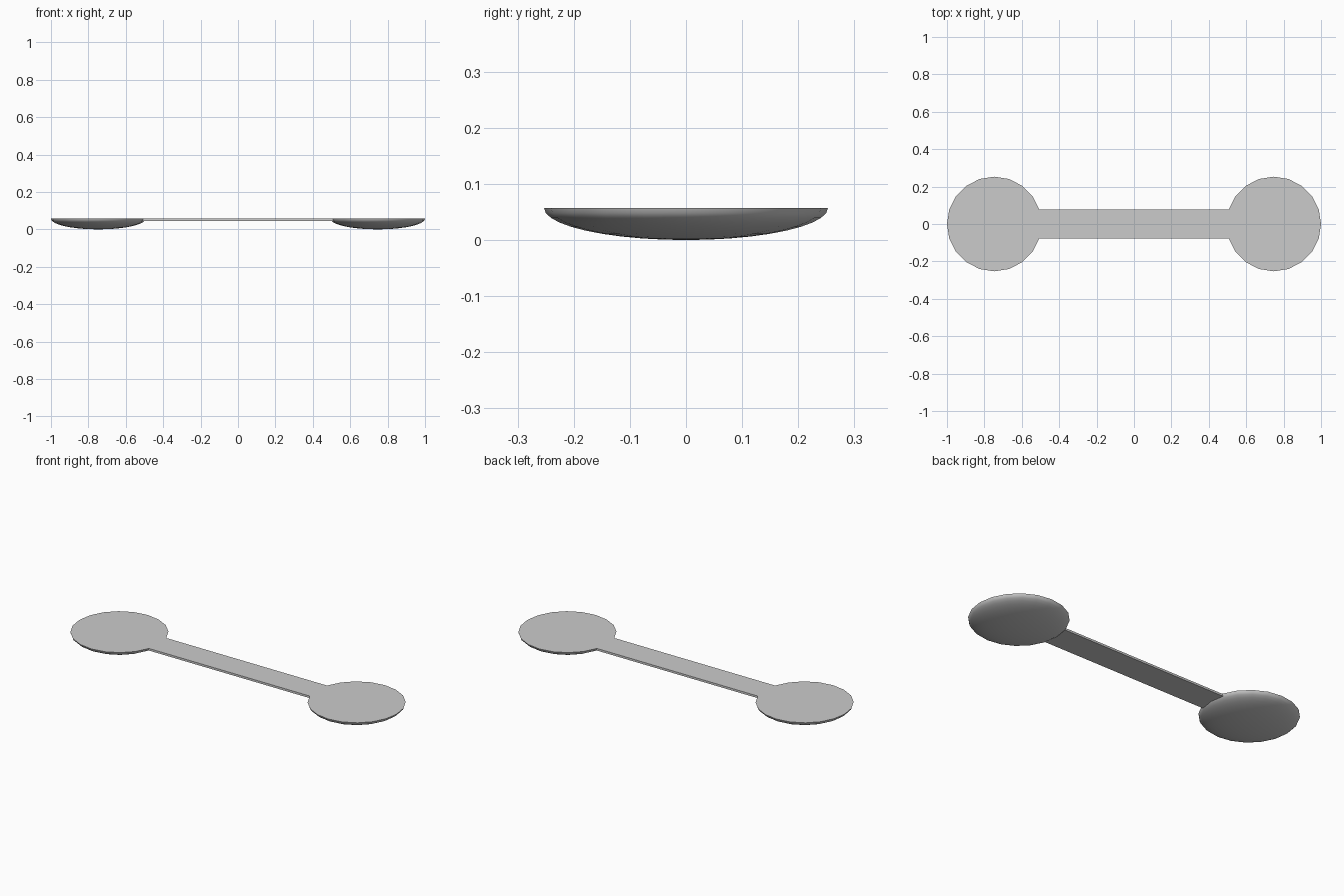
import bpy, bmesh, math

if "Cube" in bpy.data.objects:
    bpy.data.objects.remove(bpy.data.objects["Cube"])

SIDES, RINGS = 20, 10
RADIUS, DEPTH, CENTRE = 0.253, 0.057, 0.747
BAR_HALF_WIDTH, BAR_THICK, BAR_HALF_LENGTH = 0.078, 0.012, 0.514


def finish(bm, name, x=0.0):
    bmesh.ops.recalc_face_normals(bm, faces=bm.faces[:])
    mesh = bpy.data.meshes.new(name)
    bm.to_mesh(mesh)
    bm.free()
    obj = bpy.data.objects.new(name, mesh)
    obj.location.x = x
    bpy.context.collection.objects.link(obj)
    return obj


def end_dome(name, x):
    # flat-topped half ellipsoid, rounded underneath
    bm = bmesh.new()
    rings = []
    for i in range(RINGS):
        t = i / RINGS * math.pi / 2
        r, z = RADIUS * math.cos(t), DEPTH * (1 - math.sin(t))
        rings.append([bm.verts.new((r * math.cos(a), r * math.sin(a), z))
                      for a in (2 * math.pi * k / SIDES for k in range(SIDES))])
    pole = bm.verts.new((0, 0, 0))
    bm.faces.new(rings[0])
    for k in range(SIDES):
        n = (k + 1) % SIDES
        for a, b in zip(rings, rings[1:]):
            bm.faces.new((a[k], a[n], b[n], b[k]))
        bm.faces.new((rings[-1][k], rings[-1][n], pole))
    obj = finish(bm, name, x)
    bpy.context.view_layer.objects.active = obj
    obj.select_set(True)
    bpy.ops.object.shade_smooth_by_angle(angle=math.radians(40))
    obj.select_set(False)


end_dome("left_end", -CENTRE)
end_dome("right_end", CENTRE)

# flat connecting bar, flush with the tops of both ends
bm = bmesh.new()
bmesh.ops.create_cube(bm, size=1)
for v in bm.verts:
    v.co.x *= 2 * BAR_HALF_LENGTH
    v.co.y *= 2 * BAR_HALF_WIDTH
    v.co.z = DEPTH - BAR_THICK / 2 + v.co.z * BAR_THICK
finish(bm, "connecting_bar")
